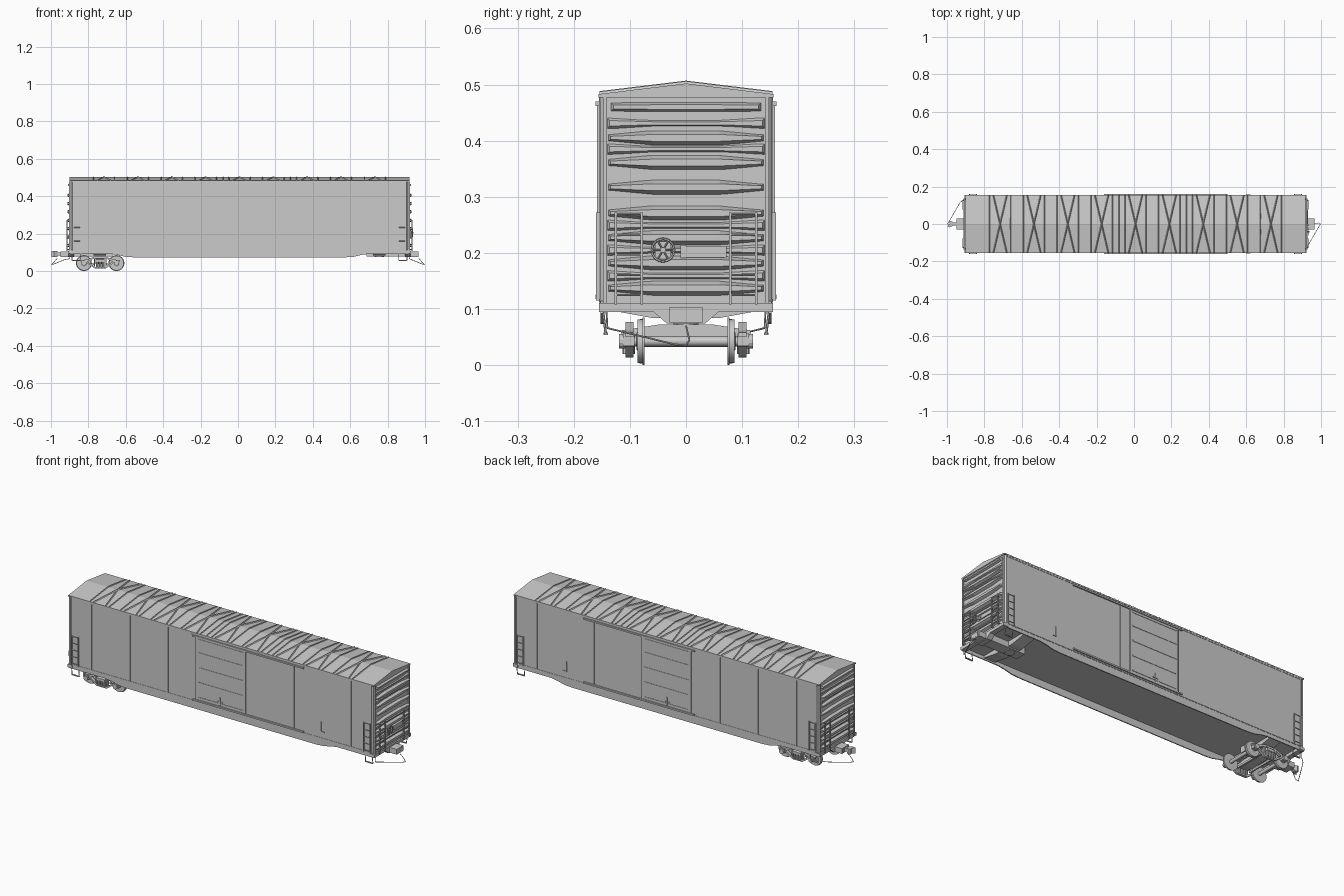
import bpy, bmesh, math
from mathutils import Vector, Matrix

if "Cube" in bpy.data.objects:
    bpy.data.objects.remove(bpy.data.objects["Cube"])

grey = bpy.data.materials.new("plain grey")
grey.diffuse_color = (0.6, 0.6, 0.6, 1)
grey.use_nodes = True
grey.node_tree.nodes["Principled BSDF"].inputs["Base Color"].default_value = grey.diffuse_color
CX, HL = 0.008, 0.906            # body centre and half length
S = (-1, 1)

def part(name, build, smooth=False):
    bm = bmesh.new()
    build(bm)
    bmesh.ops.recalc_face_normals(bm, faces=bm.faces)
    me = bpy.data.meshes.new(name)
    bm.to_mesh(me)
    bm.free()
    me.materials.append(grey)
    if smooth:
        for p in me.polygons:
            p.use_smooth = True
        me.set_sharp_from_angle(angle=math.radians(35))
    ob = bpy.data.objects.new(name, me)
    bpy.context.collection.objects.link(ob)
    return ob

def loft(bm, a, b):
    va, vb = [bm.verts.new(p) for p in a], [bm.verts.new(p) for p in b]
    n = len(a)
    bm.faces.new(va[::-1])
    bm.faces.new(vb)
    for i in range(n):
        j = (i + 1) % n
        bm.faces.new((va[i], va[j], vb[j], vb[i]))

def box(bm, x0, x1, y0, y1, z0, z1):
    q = [(x0, y0), (x1, y0), (x1, y1), (x0, y1)]
    loft(bm, [(x, y, z0) for x, y in q], [(x, y, z1) for x, y in q])

def side_prism(bm, pts, y0, y1):          # x-z outline
    loft(bm, [(x, y0, z) for x, z in pts], [(x, y1, z) for x, z in pts])

def end_prism(bm, pts, x0, x1):           # y-z outline
    loft(bm, [(x0, y, z) for y, z in pts], [(x1, y, z) for y, z in pts])

def rod(bm, p, q, r, n=6, r2=None):
    p, q = Vector(p), Vector(q)
    d = q - p
    m = Matrix.Translation((p + q) / 2) @ d.to_track_quat('Z', 'Y').to_matrix().to_4x4()
    bmesh.ops.create_cone(bm, cap_ends=True, segments=n, radius1=r,
                          radius2=r if r2 is None else r2, depth=d.length, matrix=m)

def path(bm, pts, r):
    for a, b in zip(pts, pts[1:]):
        rod(bm, a, b, r)

# body shell with chamfered corners
def body(bm):
    c, w = 0.012, 0.1535
    q = [(sx * (HL - a), sy * (w - b)) for sx, sy, a, b in
         [(-1, -1, 0, c), (-1, -1, c, 0), (1, -1, c, 0), (1, -1, 0, c),
          (1, 1, 0, c), (1, 1, c, 0), (-1, 1, c, 0), (-1, 1, 0, c)]]
    loft(bm, [(CX + x, y, 0.11) for x, y in q], [(CX + x, y, 0.481) for x, y in q])
part("body", body)

# roof, diagonal ribs and cross seams
part("roof", lambda bm: end_prism(bm, [(-.156, .477), (.156, .477), (.156, .483), (0, .502), (-.156, .483)],
                                  CX - HL - .003, CX + HL + .003))
def roof_ribs(bm):
    def strip(xr, xe, w, h):
        for s in S:
            a = [(xr - w, 0, .500), (xr + w, 0, .500), (xr, 0, .502 + h)]
            b = [(xe - w, s * .154, .481), (xe + w, s * .154, .481), (xe, s * .154, .4833 + h)]
            loft(bm, a, b)
    for i in range(-4, 5):
        c = CX + i * .181
        for s in S:
            strip(c, c + s * .036, .005, .005)
            strip(c + s * .057, c + s * .057, .004, .004)
    for x in (-.08, .28):
        strip(x, x, .004, .004)
part("roof_ribs", roof_ribs)

# side sills with dropped middle
def sills(bm):
    right = [(HL, .114), (HL, .092), (.69, .092), (.65, .086), (.61, .076), (.56, .073)]
    pts = [(CX + x, z) for x, z in right] + [(CX - x, z) for x, z in right[::-1]]
    for s in S:
        side_prism(bm, pts, s * .147, s * .1525)
part("side_sills", sills)

# wall panel seams, corner strips and card brackets
def seams(bm):
    for s in S:
        for x in (-.765, -.535, -.31, -.165, .21, .325, .44, .555, .78):
            box(bm, x - .0025, x + .0025, s * .152, s * .1553, .118, .472)
        box(bm, CX - HL + .012, CX + HL - .012, s * .152, s * .155, .112, .118)
        box(bm, CX - HL + .012, CX + HL - .012, s * .152, s * .155, .470, .478)
        box(bm, .60, .604, s * .152, s * .157, .15, .205)
        box(bm, .60, .622, s * .152, s * .157, .15, .154)
part("wall_seams", seams)

# sliding doors with ribs, tracks and lock rods
def doors(bm):
    for s in S:
        box(bm, -.14, .155, s * .152, s * .1565, .128, .462)
        for z in (.14, .22, .30, .38, .452):
            box(bm, -.125, .14, s * .155, s * .1585, z - .003, z + .003)
        for x in (-.137, .152):
            box(bm, x - .004, x + .004, s * .155, s * .159, .128, .462)
        box(bm, 0, .004, s * .156, s * .160, .13, .175)
        box(bm, -.013, .017, s * .156, s * .160, .148, .152)
part("side_doors", doors)
def tracks(bm):
    for s in S:
        box(bm, -.16, .5, s * .152, s * .161, .462, .470)
        box(bm, -.16, .5, s * .152, s * .161, .118, .126)
part("door_tracks", tracks)

# pressed end walls
def end_ribs(bm):
    def rib(s, z, hw, hc, he, d):
        def ring(k, x):
            a, b, c = hc * k, he * k, hw - (1 - k) * .008
            pts = [(-c, -b), (-.06, -a), (.06, -a), (c, -b), (c, b), (.06, a), (-.06, a), (-c, b)]
            return [(x, y, z + h) for y, h in pts]
        x = CX + s * (HL - .002)
        loft(bm, ring(1, x), ring(.45, x + s * d))
    for s in S:
        rib(s, .46, .134, .009, .008, .013)
        for z in (.405, .361, .317, .271, .227, .182, .137):
            rib(s, z, .139, .0135, .006, .016)
        for z in (.431, .385, .249, .205, .159):
            rib(s, z, .141, .006, .011, .008)
        for t in S:
            box(bm, CX + s * (HL - .004), CX + s * (HL + .005), t * .142, t * .148, .11, .48)
part("end_wall_ribs", end_ribs)

# end sills and draft boxes
def end_sills(bm):
    for s in S:
        end_prism(bm, [(-.155, .111), (-.155, .095), (-.058, .095), (-.034, .074), (.034, .074),
                       (.058, .095), (.155, .095), (.155, .111)],
                  CX + s * (HL - .02), CX + s * (HL + .008))
        box(bm, CX + s * .68, CX + s * HL, -.03, .03, .078, .112)
        box(bm, CX + s * .91, CX + s * .957, -.029, .029, .076, .104)
        box(bm, CX + s * .945, CX + s * .958, -.02, .02, .08, .1)
part("end_sills", end_sills)

# body bolsters above the trucks
def bolsters(bm):
    for s in S:
        x = CX + s * .747
        end_prism(bm, [(-.148, .112), (-.148, .1), (-.06, .084), (.06, .084), (.148, .1), (.148, .112)],
                  x - .033, x + .033)
        rod(bm, (x, 0, .074), (x, 0, .086), .026, 20)
part("body_bolsters", bolsters)

# coupler at the truck end
def coupler(bm):
    box(bm, -.97, -.93, -.009, .009, .083, .099)
    q = [(-.998, -.014), (-.985, -.018), (-.964, -.008), (-.964, .010), (-.980, .016), (-.990, .012), (-.984, .0)]
    loft(bm, [(x, y, .076) for x, y in q], [(x, y, .106) for x, y in q])
part("coupler", coupler)

# uncoupling levers and corner steps
def levers(bm):
    for s in S:
        path(bm, [(CX + s * .908, -s * .142, .10), (CX + s * .908, -s * .14, .066),
                  (s * .93, -s * .115, .06), (s * .985, -s * .02, .037),
                  (s * .997, 0, .035), (s * .985, s * .006, .045), (s * .965, 0, .07)], .0016)
part("uncoupling_levers", levers)
def steps(bm):
    for s in S:
        for t in S:
            a, b, y = CX + s * .852, CX + s * .895, t * .15
            path(bm, [(a, y, .112), (a, t * .143, .056), (b, t * .143, .056), (b, y, .112)], .0022)
            box(bm, a, b, t * .139, t * .147, .054, .058)
part("corner_steps", steps)

# ladders on both sides and both ends
def ladders(bm):
    for s in S:
        for t in S:
            xa, xb, y = CX + s * .85, CX + s * .888, t * .158
            for x in (xa, xb):
                box(bm, x - .002, x + .002, t * .153, t * .160, .115, .272)
            xe = CX + s * (HL + .017)
            for yy in (t * .079, t * .125):
                box(bm, xe - .003, xe + .003, yy - .002, yy + .002, .108, .272)
                for z in (.115, .268):
                    rod(bm, (CX + s * HL, yy, z), (xe, yy, z), .002)
            for i in range(5):
                z = .125 + i * .036
                rod(bm, (xa, y, z), (xb, y, z), .0018)
                rod(bm, (xe, t * .079, z), (xe, t * .125, z), .0018)
part("ladders", ladders)

# hand brake wheel, gear box and platform
def brake(bm):
    x, y, z, n = .935, -.041, .205, 20
    P = [Vector((x, y + .02 * math.cos(i * math.tau / n), z + .02 * math.sin(i * math.tau / n))) for i in range(n + 1)]
    path(bm, P, .0022)
    for i in range(6):
        a = i * math.tau / 6
        rod(bm, (x - .002, y, z), (x, y + .02 * math.cos(a), z + .02 * math.sin(a)), .0015)
    rod(bm, (.91, y, z), (x + .002, y, z), .005, 10)
    box(bm, .91, .926, y - .014, y + .014, z - .016, z + .016)
    box(bm, .91, .932, -.01, 0, .191, .214)
    box(bm, .91, .93, 0, .072, .192, .212)
part("hand_brake", brake)

# truck: wheel sets
TX, AX = -.737, .087
def wheels(bm):
    for d in S:
        x, z = TX + d * AX, .0425
        rod(bm, (x, -.118, z), (x, .118, z), .009, 14)
        for s in S:
            rod(bm, (x, s * .074, z), (x, s * .0775, z), .0425, 32)
            rod(bm, (x, s * .0775, z), (x, s * .086, z), .0395, 32, .039)
            rod(bm, (x, s * .086, z), (x, s * .0885, z), .018, 20, .014)
part("wheel_sets", wheels, True)

# truck: side frames with journals, springs and cross bolster
def frames(bm):
    top = [(-.105, .05), (-.105, .058), (-.07, .062), (-.03, .077)]
    low = [(-.03, .068), (-.062, .052), (-.075, .05)]
    arch = top + [(-x, z) for x, z in top[::-1]] + [(-x, z) for x, z in low[::-1]] + low
    belly = [(-.085, .052), (-.03, .014), (.03, .014), (.085, .052), (.07, .052), (.026, .022), (-.026, .022), (-.07, .052)]
    for s in S:
        for o in (arch, belly):
            side_prism(bm, [(TX + x, z) for x, z in o], s * .094, s * .108)
        for d in S:
            box(bm, TX + d * .028, TX + d * .034, s * .094, s * .108, .016, .075)
            x = TX + d * AX
            box(bm, x - .014, x + .014, s * .092, s * .112, .034, .056)
            rod(bm, (x, s * .108, .0425), (x, s * .119, .0425), .013, 14)
        for x in (-.016, 0, .016):
            for y in (.098, .106):
                rod(bm, (TX + x, s * y, .02), (TX + x, s * y, .05), .007, 10)
part("truck_side_frames", frames)
def truck_bolster(bm):
    end_prism(bm, [(-.115, .048), (-.115, .062), (-.05, .072), (.05, .072), (.115, .062), (.115, .048),
                   (.05, .038), (-.05, .038)], TX - .024, TX + .024)
    rod(bm, (TX, 0, .07), (TX, 0, .077), .022, 20)
    for d in S:                                   # brake beams
        box(bm, TX + d * .036 - .004, TX + d * .036 + .004, -.085, .085, .032, .042)
part("truck_bolster", truck_bolster)
